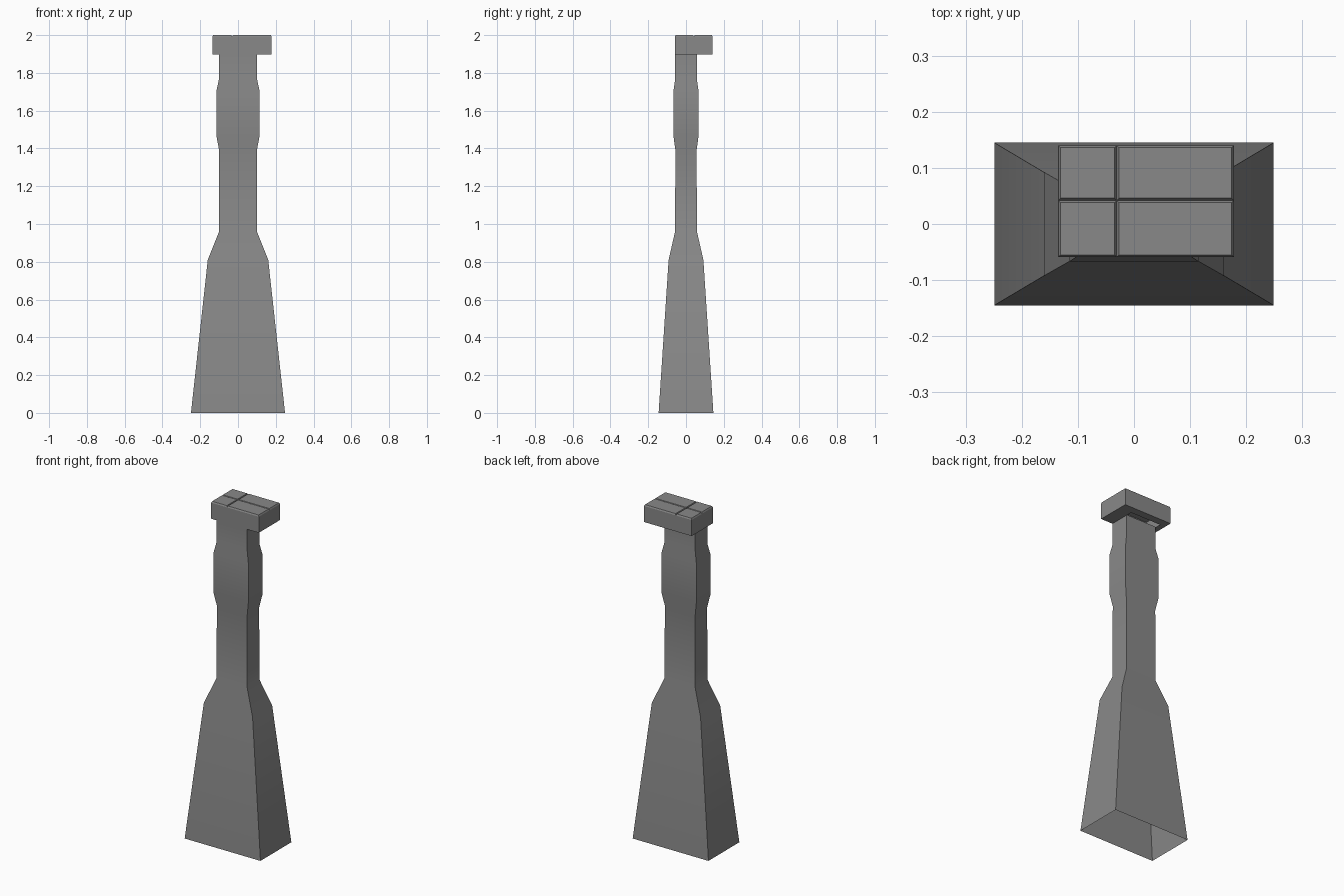
import bpy
import bmesh
import math

if "Cube" in bpy.data.objects:
    bpy.data.objects.remove(bpy.data.objects["Cube"], do_unlink=True)

GREY = (0.25, 0.25, 0.25, 1.0)
grey = bpy.data.materials.new("mid_grey")
grey.use_nodes = True
grey.diffuse_color = GREY
grey.node_tree.nodes["Principled BSDF"].inputs["Base Color"].default_value = GREY


def finish(name, bm, smooth=False):
    """Turn a bmesh into a coloured object."""
    bmesh.ops.remove_doubles(bm, verts=bm.verts, dist=0.0002)
    bmesh.ops.recalc_face_normals(bm, faces=bm.faces)
    mesh = bpy.data.meshes.new(name)
    bm.to_mesh(mesh)
    bm.free()
    mesh.materials.append(grey)
    obj = bpy.data.objects.new(name, mesh)
    bpy.context.collection.objects.link(obj)
    if smooth:
        bpy.ops.object.select_all(action="DESELECT")
        obj.select_set(True)
        bpy.context.view_layer.objects.active = obj
        bpy.ops.object.shade_smooth_by_angle(angle=math.radians(30))
    return obj


def rect(bm, x0, x1, y0, y1, z):
    """Corner vertices of a level rectangle, slightly skewed in the head."""
    return [bm.verts.new((x, y, z)) for x, y in ((x0, y0), (x1, y0), (x1, y1), (x0, y1))]


def bridge(bm, low, high):
    for i in range(4):
        j = (i + 1) % 4
        bm.faces.new((low[i], low[j], high[j], high[i]))


# Column: hollow four-sided shell, open at the foot (height, half width, half depth)
profile = [(0, 0.249, 0.145), (0.81, 0.16, 0.092), (0.96, 0.1, 0.058),
           (1.39, 0.1, 0.056), (1.47, 0.115, 0.067), (1.7, 0.115, 0.067),
           (1.77, 0.1, 0.057), (1.9, 0.1, 0.058)]
bm = bmesh.new()
rings = [rect(bm, -w, w, -d, d, z) for z, w, d in profile]
for low, high in zip(rings, rings[1:]):
    bridge(bm, low, high)
finish("column", bm, smooth=True)

# Head: offset block whose underside has a slot behind the column
X0, X1, Y0, Y1 = -0.135, 0.178, -0.059, 0.14
Z0, Z1 = 1.897, 1.992
bm = bmesh.new()
bottom = rect(bm, X0, X1, Y0, Y1, Z0)
top = rect(bm, X0, X1, Y0, Y1, Z1)
bridge(bm, bottom, top)
bm.faces.new(top)
for panel in ((X0, -0.1, Y0, Y1), (0.1, X1, Y0, Y1), (-0.1, 0.1, 0.095, Y1)):
    bm.faces.new(rect(bm, *panel, Z0))
finish("head_block", bm)

# Four raised tiles with sloping rims, leaving a cross of grooves
SPLIT_X, SPLIT_Y, RIM = -0.031, 0.042, 0.004
for side, x0, x1 in (("right", X0, SPLIT_X), ("left", SPLIT_X, X1)):
    for end, y0, y1 in (("front", Y0, SPLIT_Y), ("back", SPLIT_Y, Y1)):
        bm = bmesh.new()
        low = rect(bm, x0, x1, y0, y1, Z1)
        high = rect(bm, x0 + RIM, x1 - RIM, y0 + RIM, y1 - RIM, 2.0)
        bridge(bm, low, high)
        bm.faces.new(high)
        finish(f"{end}_{side}_tile", bm)
